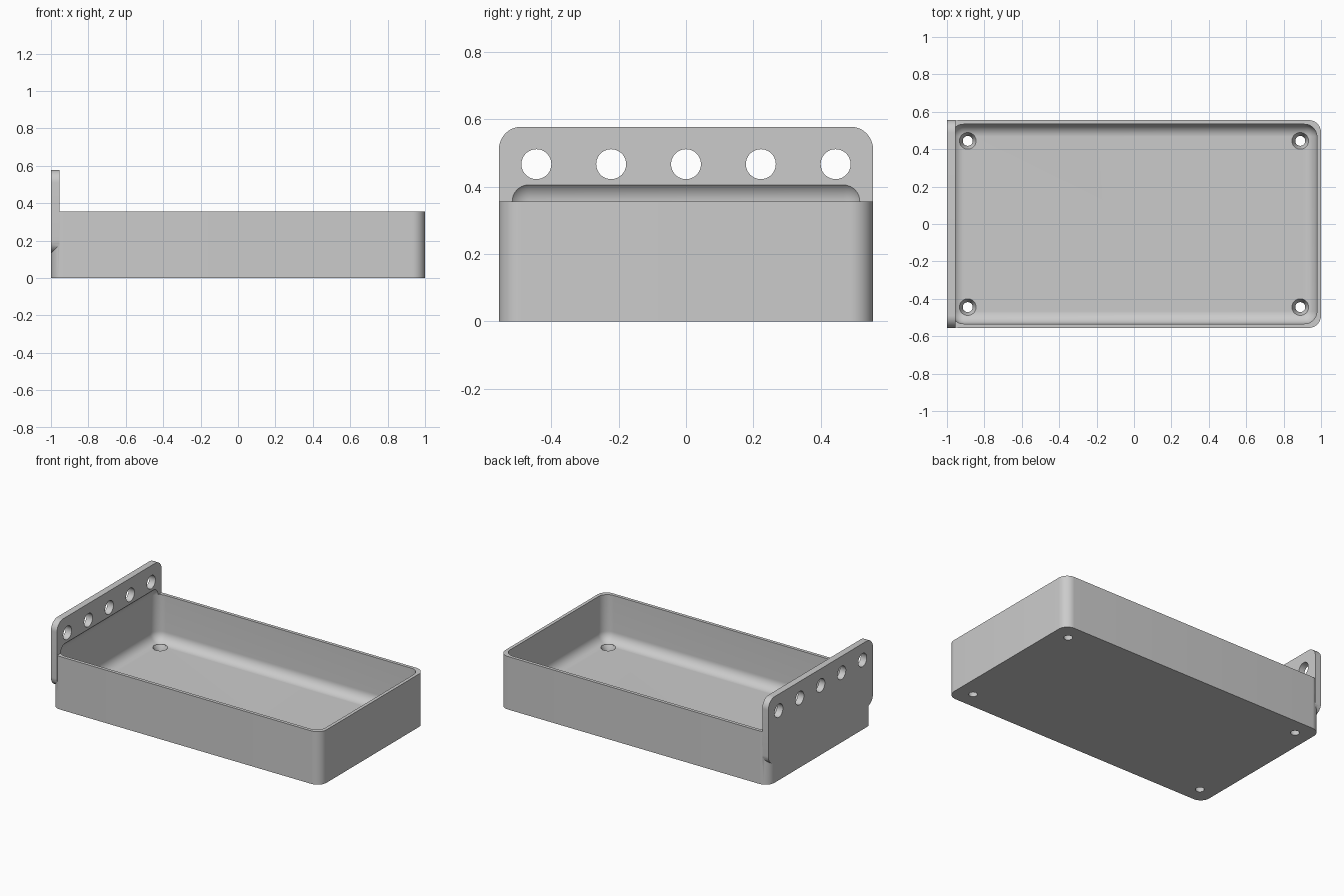
import bpy
import bmesh
import math
from mathutils import Matrix, Vector

U = 1 / 45  # module: the tray is 90 x 50 modules

cube = bpy.data.objects.get("Cube")
if cube:
    bpy.data.objects.remove(cube, do_unlink=True)

grey = bpy.data.materials.new("plain_grey")
grey.use_nodes = True
colour = (0.6, 0.6, 0.6, 1)
grey.diffuse_color = colour
grey.node_tree.nodes["Principled BSDF"].inputs["Base Color"].default_value = colour


def finish(name, bm):
    bmesh.ops.recalc_face_normals(bm, faces=bm.faces)
    mesh = bpy.data.meshes.new(name)
    bm.to_mesh(mesh)
    bm.free()
    mesh.materials.append(grey)
    obj = bpy.data.objects.new(name, mesh)
    bpy.context.collection.objects.link(obj)
    return obj


def rounded_box(name, low, high, radius, axis=None):
    """Box with rounded edges: those along one axis, or all of them."""
    low, high = Vector(low) * U, Vector(high) * U
    bm = bmesh.new()
    bmesh.ops.create_cube(bm, size=1)
    for v in bm.verts:
        v.co = [(a + b) / 2 + c * (b - a) for a, b, c in zip(low, high, v.co)]
    edges = [e for e in bm.edges if axis is None
             or abs((e.verts[0].co - e.verts[1].co).normalized()[axis]) > 0.9]
    bmesh.ops.bevel(bm, geom=edges, offset=radius * U, segments=12,
                    profile=0.5, affect='EDGES')
    return finish(name, bm)


def add_cone(bm, base, r1, r2, depth, turn=Matrix()):
    """Round cutter growing from its base point along the turned z axis."""
    matrix = (Matrix.Translation(Vector(base) * U) @ turn
              @ Matrix.Translation((0, 0, depth * U / 2)))
    bmesh.ops.create_cone(bm, cap_ends=True, segments=48, radius1=r1 * U,
                          radius2=r2 * U, depth=depth * U, matrix=matrix)


def combine(target, other, operation):
    mod = target.modifiers.new(operation.title(), 'BOOLEAN')
    mod.operation = operation
    mod.solver = 'EXACT'
    mod.object = other
    bpy.context.view_layer.objects.active = target
    bpy.ops.object.modifier_apply(modifier=mod.name)
    bpy.data.objects.remove(other, do_unlink=True)


# Tray body with the upright mounting plate on its right end
tray = rounded_box("tray", (-45, -25, 0), (45, 25, 16), 3, axis=2)
plate = rounded_box("mounting_plate", (-45, -25, 6), (-43, 25, 26), 3, axis=0)
combine(tray, plate, 'UNION')

# Filleted cavity, which also hollows the foot of the plate
cavity = rounded_box("cavity_cutter", (-44, -24, 2), (44, 24, 19), 3)
combine(tray, cavity, 'DIFFERENCE')

# Row of hanging holes through the plate
bm = bmesh.new()
for i in range(-2, 3):
    add_cone(bm, (-48, 10 * i, 21), 2, 2, 8, Matrix.Rotation(math.pi / 2, 4, 'Y'))
combine(tray, finish("plate_hole_cutter", bm), 'DIFFERENCE')

# Countersunk screw holes in the floor corners
for r1, r2, base, depth in ((1.2, 1.2, -1, 4), (1.2, 2, 0.4, 1.6), (2, 2, 1.99, 4)):
    bm = bmesh.new()
    for x in (-40, 40):
        for y in (-20, 20):
            add_cone(bm, (x, y, base), r1, r2, depth)
    combine(tray, finish("screw_hole_cutter", bm), 'DIFFERENCE')

# Smooth fillets, crisp edges
bpy.ops.object.select_all(action='DESELECT')
tray.select_set(True)
bpy.context.view_layer.objects.active = tray
bpy.ops.object.shade_smooth_by_angle(angle=math.radians(30))
